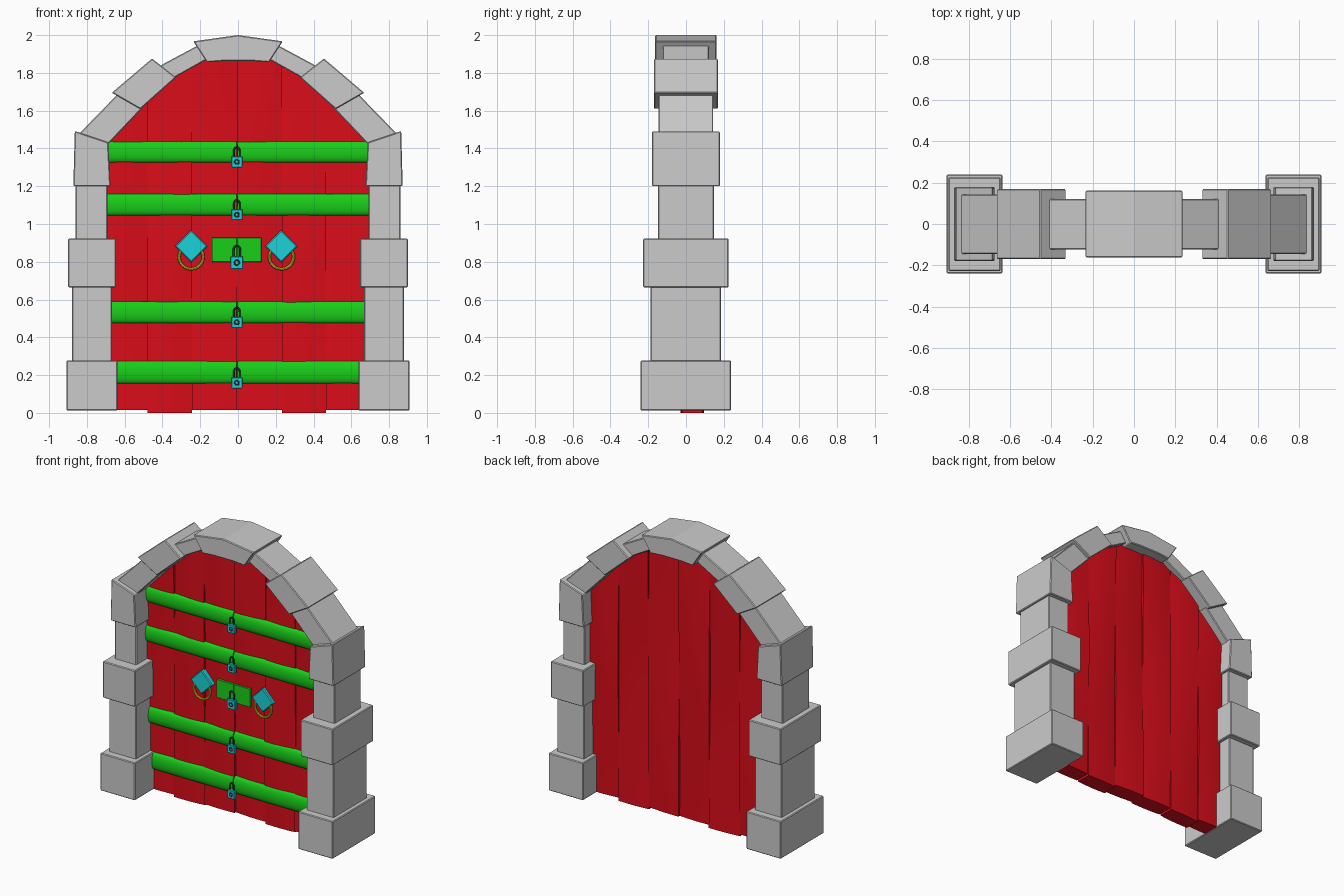
import bpy, bmesh, math

if "Cube" in bpy.data.objects:
    bpy.data.objects.remove(bpy.data.objects["Cube"])


def material(name, rgb):
    m = bpy.data.materials.new(name)
    m.diffuse_color = (*rgb, 1)
    m.use_nodes = True
    m.node_tree.nodes["Principled BSDF"].inputs["Base Color"].default_value = m.diffuse_color
    return m


RED = material("red_paint", (0.7, 0.004, 0.01))
GREEN = material("green_metal", (0.01, 0.62, 0.01))
CYAN = material("cyan_metal", (0.01, 0.65, 0.69))
YELLOW = material("yellow_metal", (0.8, 0.7, 0.02))
DARK = material("dark_metal", (0.04, 0.05, 0.05))


def loft(name, loops, mat=None, bevel=0, smooth=False):
    """Skin a solid through a list of equal-length point loops."""
    bm = bmesh.new()
    rings = [[bm.verts.new(p) for p in loop] for loop in loops]
    n = len(rings[0])
    for a, b in zip(rings, rings[1:]):
        for i in range(n):
            bm.faces.new((a[i], a[(i + 1) % n], b[(i + 1) % n], b[i]))
    bm.faces.new(rings[0])
    bm.faces.new(rings[-1])
    bmesh.ops.recalc_face_normals(bm, faces=bm.faces)
    me = bpy.data.meshes.new(name)
    bm.to_mesh(me)
    bm.free()
    ob = bpy.data.objects.new(name, me)
    bpy.context.collection.objects.link(ob)
    if mat:
        me.materials.append(mat)
    if bevel:
        mod = ob.modifiers.new("bevel", 'BEVEL')
        mod.width, mod.segments = bevel, 1
    if smooth:
        finish(ob)
    return ob


def finish(ob, mat=None):
    bpy.ops.object.select_all(action='DESELECT')
    bpy.context.view_layer.objects.active = ob
    ob.select_set(True)
    bpy.ops.object.shade_smooth_by_angle(angle=math.radians(40))
    if mat:
        ob.data.materials.append(mat)


def stone(name, profile, depth):
    loft(name, [[(x, y, z) for x, z in profile] for y in (-depth - 0.003, depth + 0.002)], bevel=0.005)


def box(name, x0, x1, y0, y1, z0, z1, mat, bevel=0.003):
    return loft(name, [[(x, y, z) for x, y in ((x0, y0), (x1, y0), (x1, y1), (x0, y1))]
                       for z in (z0, z1)], mat, bevel)


def ring(name, loc, radius, minor, mat):
    bpy.ops.mesh.primitive_torus_add(location=loc, rotation=(math.pi / 2, 0, 0), major_radius=radius,
                                     minor_radius=minor, major_segments=24, minor_segments=8)
    bpy.context.object.name = name
    finish(bpy.context.object, mat)


def rect(x0, x1, z0, z1):
    return [(x0, z0), (x1, z0), (x1, z1), (x0, z1)]


# Stone posts and arch stones, mirrored left and right
stones = [
    ("base_stone", rect(0.638, 0.908, 0.012, 0.277), 0.237),
    ("lower_shaft", rect(0.667, 0.878, 0.27, 0.67), 0.184),
    ("middle_stone", rect(0.646, 0.899, 0.665, 0.922), 0.224),
    ("upper_shaft", rect(0.69, 0.859, 0.915, 1.21), 0.146),
    ("spring_stone", [(0.675, 1.2), (0.872, 1.2), (0.864, 1.492), (0.687, 1.432)], 0.177),
    ("lower_arch_stone", [(0.69, 1.42), (0.842, 1.477), (0.63, 1.695), (0.50, 1.62)], 0.142),
    ("middle_arch_stone", [(0.517, 1.608), (0.668, 1.695), (0.455, 1.876), (0.328, 1.776)], 0.167),
    ("upper_arch_stone", [(0.345, 1.77), (0.42, 1.834), (0.18, 1.963), (0.17, 1.868)], 0.12),
]
for side, s in (("right", 1), ("left", -1)):
    for name, prof, depth in stones:
        stone(f"{name}_{side}", [(s * x, z) for x, z in prof], depth)
stone("keystone", [(-0.165, 1.856), (-0.075, 1.863), (0.075, 1.863), (0.165, 1.856),
                   (0.237, 1.967), (0, 2.0), (-0.237, 1.967)], 0.16)

# Door planks, slightly warped, tops following the arch
arch = [(0, 1.91), (0.2, 1.895), (0.4, 1.79), (0.58, 1.65), (0.72, 1.48)]


def arch_height(x):
    x = abs(x)
    for (xa, za), (xb, zb) in zip(arch, arch[1:]):
        if x <= xb + 1e-6:
            return za + (zb - za) * (x - xa) / (xb - xa)


edges = [-0.72, -0.48, -0.243, -0.005, 0.232, 0.465, 0.72]
for i, (x0, x1) in enumerate(zip(edges, edges[1:])):
    z0 = 0.0 if i in (1, 4) else 0.015
    xs = [x0 + (x1 - x0) * k / 4 for k in range(5)]
    loops = []
    for j in range(11):
        t = j / 10
        front, back = [], []
        for k, x in enumerate(xs):
            warp = 0.005 * math.sin(2.3 * i + 5 * t) + 0.006 * (k / 2 - 1) * math.sin(1.7 * i + 4 * t)
            bow = 0.005 * math.sin(math.pi * k / 4)
            z = z0 + (arch_height(x) - z0) * t
            front.append((x, -0.025 + warp - bow, z))
            back.append((x, 0.084 + warp + bow, z))
        loops.append(front + back[::-1])
    loft(f"door_plank_{i + 1}", loops, RED, smooth=True)


# Padlock: body, shackle and keyhole ring
def padlock(z, k=1.0):
    x, y = -0.006, -0.06
    w = 0.029 * k
    box("lock_body", x - w, x + w, y - 0.012, y + 0.014, z - w, z + w, CYAN)
    ring("lock_keyhole", (x, y - 0.012, z), 0.011 * k, 0.004, DARK)
    path = [(-0.015 * k, 0.0)] + [(0.015 * k * math.cos(a), 0.03 * k + 0.018 * k * math.sin(a))
                                  for a in [math.pi * (1 - n / 8) for n in range(9)]] + [(0.015 * k, 0.0)]
    cu = bpy.data.curves.new("lock_shackle", 'CURVE')
    cu.dimensions, cu.bevel_depth, cu.bevel_resolution = '3D', 0.005 * k, 1
    sp = cu.splines.new('POLY')
    sp.points.add(len(path) - 1)
    for p, (px, pz) in zip(sp.points, path):
        p.co = (x + px, y, z + w + pz, 1)
    cu.materials.append(DARK)
    bpy.context.collection.objects.link(bpy.data.objects.new("lock_shackle", cu))


# Rounded green bands, one half per door leaf, each with a padlock
for z0, z1 in ((0.155, 0.275), (0.475, 0.59), (1.045, 1.16), (1.325, 1.437)):
    zc, h = (z0 + z1) / 2, (z1 - z0) / 2
    prof = [(-0.028 - 0.022 * math.sin(a), zc + h * math.cos(a))
            for a in [math.pi * n / 10 for n in range(11)]]
    prof = [(0.0, z1)] + prof + [(0.0, z0)]
    for side, xa, xb in (("left", -0.7, -0.008), ("right", -0.002, 0.7)):
        loft(f"door_band_{side}", [[(x, y, z) for y, z in prof] for x in (xa, xb)], GREEN, smooth=True)
    padlock(z0 + 0.004)

# Central lock plate
box("lock_plate_left", -0.138, -0.006, -0.043, -0.01, 0.80, 0.928, GREEN, 0.001)
box("lock_plate_right", -0.004, 0.124, -0.043, -0.01, 0.80, 0.928, GREEN, 0.001)
padlock(0.795, 1.15)

# Diamond knockers with pull rings
for side, x in (("left", -0.248), ("right", 0.23)):
    loft(f"knocker_diamond_{side}",
         [[(x + r * dx, y, 0.882 + r * dz) for dx, dz in ((1, 0), (0, 1), (-1, 0), (0, -1))]
          for y, r in ((-0.01, 0.086), (-0.05, 0.086), (-0.056, 0.078))], CYAN)
    ring(f"knocker_ring_{side}", (x, -0.047, 0.826), 0.064, 0.008, YELLOW)
